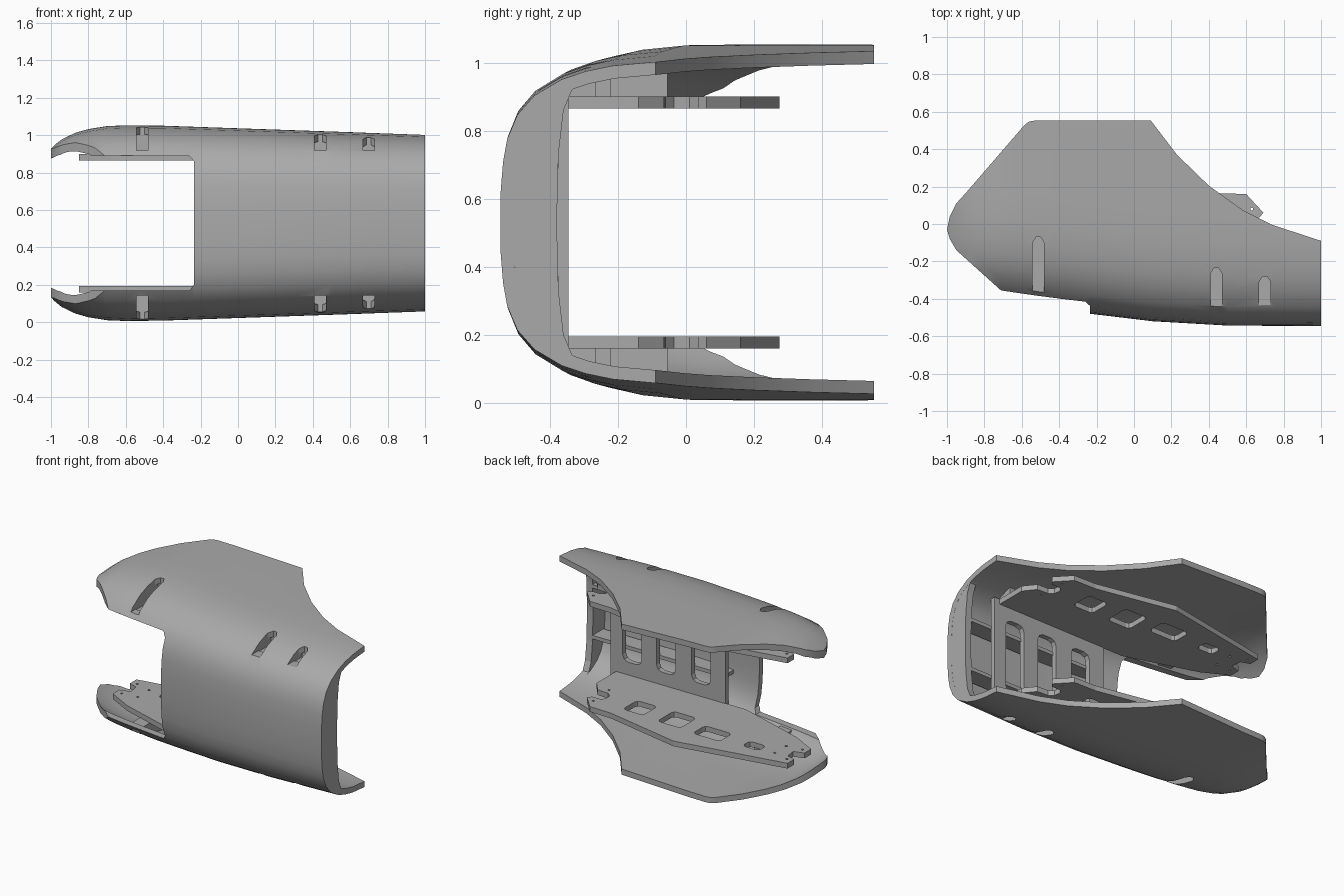
import bpy, bmesh, math
from mathutils import Vector

if "Cube" in bpy.data.objects:
    bpy.data.objects.remove(bpy.data.objects["Cube"], do_unlink=True)

MID = 0.53                       # height of the mirror plane
grey = bpy.data.materials.new("plain_grey")
grey.use_nodes = True
grey.diffuse_color = (0.4, 0.4, 0.4, 1)
grey.node_tree.nodes["Principled BSDF"].inputs["Base Color"].default_value = (0.4, 0.4, 0.4, 1)


def finish(name, bm):
    bmesh.ops.recalc_face_normals(bm, faces=bm.faces)
    mesh = bpy.data.meshes.new(name)
    bm.to_mesh(mesh)
    bm.free()
    mesh.materials.append(grey)
    ob = bpy.data.objects.new(name, mesh)
    bpy.context.collection.objects.link(ob)
    return ob


def prism(bm, points, axis, lo, hi):
    """Extrude a 2D outline along the given axis from lo to hi."""
    def place(p, h):
        c = list(p)
        c.insert(axis, h)
        return bm.verts.new(c)
    a = [place(p, lo) for p in points]
    b = [place(p, hi) for p in points]
    bm.faces.new(a)
    bm.faces.new(b[::-1])
    for i in range(len(a)):
        j = (i + 1) % len(a)
        bm.faces.new((a[i], b[i], b[j], a[j]))


def rect(a0, a1, b0, b1, c=0.0):
    """Rectangle outline, with corners cut by c."""
    if not c:
        return [(a0, b0), (a1, b0), (a1, b1), (a0, b1)]
    k = c * 0.3
    return [(a0 + c, b0), (a1 - c, b0), (a1 - k, b0 + k), (a1, b0 + c),
            (a1, b1 - c), (a1 - k, b1 - k), (a1 - c, b1), (a0 + c, b1),
            (a0 + k, b1 - k), (a0, b1 - c), (a0, b0 + c), (a0 + k, b0 + k)]


def boolean(ob, cutter, op):
    cutter.hide_render = True
    m = ob.modifiers.new(op.lower(), "BOOLEAN")
    m.object, m.operation, m.solver = cutter, op, "EXACT"
    bpy.context.view_layer.objects.active = ob
    bpy.ops.object.modifier_apply(modifier=m.name)
    bpy.data.objects.remove(cutter, do_unlink=True)


def lerp(table, v):
    for (a, p), (b, q) in zip(table, table[1:]):
        if v <= b:
            return p + (q - p) * max(0, (v - a) / (b - a))
    return table[-1][1]


# Section of the shell: depth behind the front, share of the half height
SECTION = [(0, 0), (0.001, 0.2), (0.008, 0.38), (0.02, 0.52), (0.05, 0.67), (0.1, 0.79),
           (0.18, 0.89), (0.25, 0.94), (0.33, 0.975), (0.45, 0.998), (0.6, 1), (1.15, 1)]
HALF = [(-1.05, 0.36), (-1, 0.405), (-0.94, 0.45), (-0.87, 0.483), (-0.8, 0.503),
        (-0.7, 0.519), (-0.6, 0.523), (-0.4, 0.521), (1.05, 0.471)]
FRONT = [(-1.05, -0.37), (-0.71, -0.415), (-0.235, -0.48), (0.1, -0.52),
         (0.5, -0.543), (1.05, -0.546)]


def half_height(x, y):
    return lerp(HALF, x) * lerp(SECTION, y - lerp(FRONT, x))


# Curved outer shell
bm = bmesh.new()
stations = sorted({a for a, _ in HALF} | {a for a, _ in FRONT} | {-0.05, 0.3, 0.75})
rows = []
for x in stations:
    f, h = lerp(FRONT, x), lerp(HALF, x)
    half = [(f + d, h * s) for d, s in SECTION]
    ring = [(y, MID - z) for y, z in half[:0:-1]] + [(y, MID + z) for y, z in half]
    rows.append([bm.verts.new((x, y, z)) for y, z in ring])
for r, q in zip(rows, rows[1:]):
    for i in range(len(r) - 1):
        bm.faces.new((r[i], q[i], q[i + 1], r[i + 1]))
shell = finish("outer_shell", bm)
if sum((p.normal.y for p in shell.data.polygons if abs(p.center.z - MID) < 0.1)) > 0:
    shell.data.flip_normals()
sol = shell.modifiers.new("thickness", "SOLIDIFY")
sol.thickness, sol.offset = 0.038, -1
bpy.context.view_layer.objects.active = shell
bpy.ops.object.modifier_apply(modifier=sol.name)

# Trim the shell to its plan outline
bm = bmesh.new()
prism(bm, [(-1, -0.03), (-0.985, 0.04), (-0.95, 0.11), (-0.9, 0.165), (-0.585, 0.53),
           (-0.56, 0.548), (-0.53, 0.553), (0.09, 0.553), (0.23, 0.37), (0.4, 0.205),
           (0.58, 0.075), (0.74, -0.005), (1, -0.09), (1, -0.7), (-0.45, -0.7),
           (-0.45, -0.393), (-0.71, -0.356), (-0.95, -0.14), (-0.985, -0.08)], 2, -0.3, 1.4)
boolean(shell, finish("plan_trim", bm), "INTERSECT")

# Front opening and the six slots
SLOTS = [(-0.512, -0.07), (0.44, -0.235), (0.7, -0.28)]
bm = bmesh.new()
prism(bm, [(-1.3, 0.17), (-0.26, 0.17), (-0.235, 0.2), (-0.235, 0.86), (-0.26, 0.89),
           (-1.3, 0.89)], 1, -0.9, -0.2)
boolean(shell, finish("opening_cutter", bm), "DIFFERENCE")
bm = bmesh.new()
for s in (-1, 1):
    for x, y in SLOTS:
        prism(bm, [(x - 0.031, -0.7), (x + 0.031, -0.7), (x + 0.031, y - 0.03), (x + 0.012, y),
                   (x - 0.012, y), (x - 0.031, y - 0.03)], 2,
              *sorted((MID + s * 0.388, MID + s * 0.8)))
boolean(shell, finish("slot_cutter", bm), "DIFFERENCE")

# Thick rim closing the straight end of the shell
bm = bmesh.new()
outer = [(-0.545 + d + 0.004, 0.468 * s) for d, s in SECTION if d < 0.4] + [(-0.1, 0.465)]
inner = [(-0.1, 0.45), (-0.27, 0.425), (-0.335, 0.39), (-0.36, 0.33), (-0.375, 0.2), (-0.38, 0)]
for s in (-1, 1):
    prism(bm, [(y, MID + s * z) for y, z in outer + inner], 0, 0.955, 0.9995)
end_rim = finish("end_rim", bm)

# Pockets behind the slots: side walls, back wall and floor
for s, side in ((-1, "lower"), (1, "upper")):
    bm = bmesh.new()
    for x, yb in SLOTS:
        y0 = -0.34 if x < 0 else -0.4
        steps = [y0 + (yb + 0.015 - y0) * i / 5 for i in range(6)]
        for dx in (-0.046, 0.031):
            top = [(y, MID + s * (half_height(x, y) - 0.022)) for y in steps]
            prism(bm, [(steps[-1], MID + s * 0.37), (y0, MID + s * 0.37)] + top,
                  0, x + dx, x + dx + 0.015)
        prism(bm, rect(x - 0.046, x + 0.046, yb, yb + 0.015), 2,
              MID + s * 0.37, MID + s * (half_height(x, yb) - 0.022))
        prism(bm, rect(x - 0.046, x + 0.046, y0, yb), 2, MID + s * 0.368, MID + s * 0.382)
    finish(side + "_slot_pockets", bm)

# Flat inner plates with cut-outs
PLATE = [(0.76, -0.35), (0.76, -0.14), (0.7, -0.065), (0.62, -0.06), (0.59, -0.035),
         (0.585, 0.01), (0.61, 0.035), (0.67, 0.035), (0.692, 0.06), (0.6, 0.16), (0.44, 0.165),
         (-0.1, 0.275), (-0.85, 0.14), (-0.85, 0.07), (-0.79, 0.05), (-0.78, -0.02),
         (-0.85, -0.04), (-0.85, -0.11), (-0.68, -0.2), (-0.2, -0.35)]
HOLES = [(0.34, 0.0, 0.075, 0.075), (0.06, 0.01, 0.085, 0.085),
         (-0.23, 0.05, 0.1, 0.065), (-0.54, 0.05, 0.06, 0.04)]
PINS = [(-0.7, 0.06), (-0.7, -0.06), (-0.81, 0.09), (-0.81, -0.075), (0.64, -0.1), (0.63, 0.08)]
for s, side in ((-1, "lower"), (1, "upper")):
    z0, z1 = sorted((MID + s * 0.335, MID + s * 0.37))
    bm = bmesh.new()
    prism(bm, PLATE, 2, z0, z1)
    plate = finish(side + "_plate", bm)
    bm = bmesh.new()
    for x, y, w, d in HOLES:
        prism(bm, rect(x - w, x + w, y - d, y + d, 0.025), 2, z0 - 0.02, z1 + 0.02)
    for x, y in PINS:
        ring = [(x + 0.008 * math.cos(a * math.pi / 4), y + 0.008 * math.sin(a * math.pi / 4))
                for a in range(8)]
        prism(bm, ring, 2, z0 - 0.02, z1 + 0.02)
    boolean(plate, finish("hole_cutter", bm), "DIFFERENCE")

# Upright wall joining the plates, with three rounded windows
bm = bmesh.new()
prism(bm, rect(-0.05, 0.8, MID - 0.37, MID + 0.37), 1, -0.38, -0.345)
wall = finish("front_wall", bm)
bm = bmesh.new()
for x in (0.13, 0.39, 0.64):
    prism(bm, rect(x - 0.07, x + 0.07, MID - 0.25, MID + 0.25, 0.04), 1, -0.45, -0.3)
boolean(wall, finish("window_cutter", bm), "DIFFERENCE")

# Shelves between the wall and the shell
bm = bmesh.new()
for s in (-1, 1):
    prism(bm, rect(-0.03, 0.96, -0.49, -0.375), 2, MID + s * 0.17 - 0.012, MID + s * 0.17 + 0.012)
finish("wall_shelves", bm)

# Smooth the curved shell, keeping its edges sharp
bpy.ops.object.select_all(action="DESELECT")
shell.select_set(True)
bpy.context.view_layer.objects.active = shell
bpy.ops.object.shade_smooth_by_angle(angle=math.radians(28))
